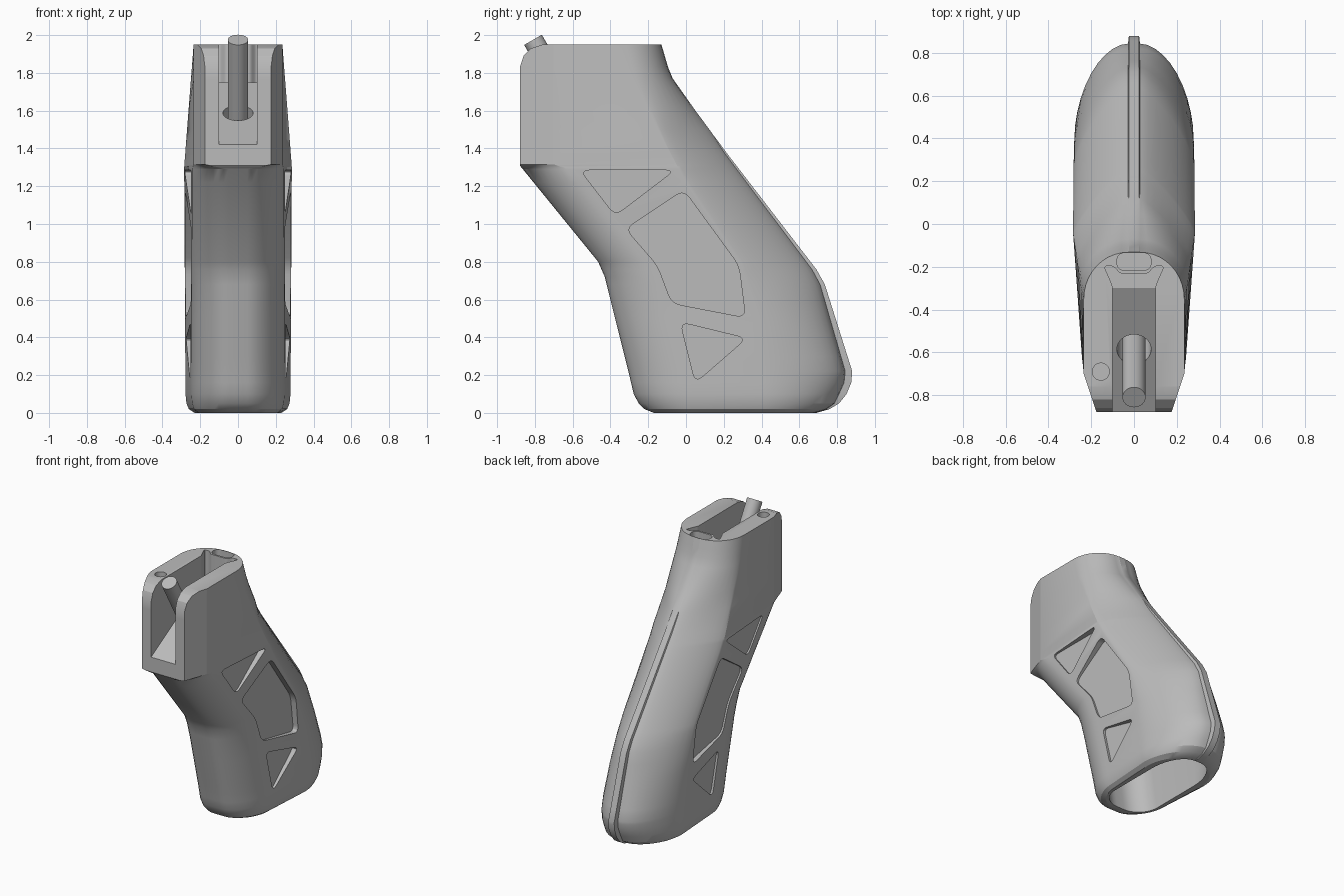
import bpy, bmesh
from math import sin, cos, pi, radians
from mathutils import Vector

default = bpy.data.objects.get("Cube")
if default:
    bpy.data.objects.remove(default, do_unlink=True)

grey = bpy.data.materials.new("plain grey")
grey.use_nodes = True
colour = (0.5, 0.5, 0.5, 1)
grey.diffuse_color = colour
grey.node_tree.nodes["Principled BSDF"].inputs["Base Color"].default_value = colour


def make_object(name, bm):
    bmesh.ops.recalc_face_normals(bm, faces=bm.faces[:])
    mesh = bpy.data.meshes.new(name)
    bm.to_mesh(mesh)
    bm.free()
    obj = bpy.data.objects.new(name, mesh)
    bpy.context.collection.objects.link(obj)
    mesh.materials.append(grey)
    return obj


def loft(name, rings):
    """Skin a stack of equal rings and cap both ends."""
    bm = bmesh.new()
    loops = [[bm.verts.new(co) for co in ring] for ring in rings]
    for low, high in zip(loops, loops[1:]):
        for i in range(len(low)):
            bm.faces.new((low[i - 1], low[i], high[i], high[i - 1]))
    bm.faces.new(loops[0])
    bm.faces.new(loops[-1])
    return make_object(name, bm)


def prism(name, outline, axis, start, end):
    """Extrude a flat outline along x or z."""
    def place(p, depth):
        return (depth, p[0], p[1]) if axis == "x" else (p[0], p[1], depth)
    return loft(name, [[place(p, d) for p in outline] for d in (start, end)])


def rounded(corners, radius, steps=5):
    """Round every corner of a polygon."""
    points = [Vector(c) for c in corners]
    result = []
    for i, corner in enumerate(points):
        before = points[i - 1]
        after = points[(i + 1) % len(points)]
        a = corner + (before - corner).normalized() * radius
        b = corner + (after - corner).normalized() * radius
        for k in range(steps + 1):
            t = k / steps
            result.append(a.lerp(corner, t).lerp(corner.lerp(b, t), t))
    return result


def ring(z, nose, shoulder, crease, back, flat, front_w, back_w, nose_p, back_p, fin):
    """Horizontal section: curved nose, straight side, curved back, raised spine."""
    half, steps, spine = [], 10, .028
    for i in range(steps + 1):
        a = i / steps * pi / 2
        s, c = abs(sin(a)) ** (2 / nose_p), abs(cos(a)) ** (2 / nose_p)
        half.append((flat + (front_w - flat) * s, shoulder + (nose - shoulder) * c, z))
    for i in range(steps + 1):
        a = i / steps * pi / 2
        s, c = abs(sin(a)) ** (2 / back_p), abs(cos(a)) ** (2 / back_p)
        half.append((spine + (back_w - spine) * c, crease + (back - fin - crease) * s, z))
    half.append((spine - .004, back, z))
    return half + [(-x, y, h) for x, y, h in reversed(half)]


def at(keys, z):
    """Linear interpolation through (height, value) keys."""
    for (z0, v0), (z1, v1) in zip(keys, keys[1:]):
        if z <= z1:
            return v0 + (v1 - v0) * max(0, z - z0) / (z1 - z0)
    return keys[-1][1]


def cut(target, cutter):
    mod = target.modifiers.new("cut", "BOOLEAN")
    mod.operation = "DIFFERENCE"
    mod.solver = "EXACT"
    mod.object = cutter
    cutter.hide_render = True
    bpy.context.view_layer.objects.active = target
    bpy.ops.object.modifier_apply(modifier=mod.name)
    bpy.data.objects.remove(cutter, do_unlink=True)


# Outline curves of the grip, each keyed by height
nose = [(0, -.17), (.02, -.22), (.05, -.25), (.1, -.277), (.22, -.305), (.6, -.4),
        (.72, -.43), (.8, -.465), (1.31, -.88), (1.83, -.88), (1.89, -.86), (1.93, -.82), (1.95, -.76)]
shoulder = [(0, .04), (.2, 0), (.6, -.1), (.8, -.19), (1.29, -.6), (1.315, -.7)]
crease = [(0, .42), (.5, .37), (.8, .28), (1.22, 0), (1.6, -.2), (1.77, -.29), (1.95, -.35)]
back = [(0, .69), (.02, .76), (.05, .81), (.1, .85), (.16, .875), (.22, .88), (.68, .735),
        (.76, .69), (1.37, .22), (1.6, .05), (1.77, -.07), (1.83, -.095), (1.95, -.13)]
flat = [(1.29, .05), (1.315, .175), (1.83, .175), (1.89, .182), (1.93, .195), (1.95, .215)]
front_w = [(0, .21), (.02, .235), (.05, .245), (.1, .25), (1.29, .245), (1.315, .235)]
back_w = [(0, .23), (.02, .26), (.05, .273), (.1, .278), (1.3, .285), (1.95, .235)]
nose_p = [(.8, 1.8), (1.29, 1.8), (1.315, 1)]
back_p = [(.3, 1.85), (.8, 1.3), (1.5, 1.2), (1.77, 1.9), (1.95, 2)]
fin = [(0, .01), (.1, .04), (.68, .025), (1.37, .012), (1.5, .002)]
curves = (nose, shoulder, crease, back, flat, front_w, back_w, nose_p, back_p, fin)
levels = sorted({key[0] for curve in curves for key in curve})
grip = loft("grip_body", [ring(z, *(at(c, z) for c in curves)) for z in levels])

# Hollow in the underside
cut(grip, loft("base_hollow", [
    ring(z, front, front + .16, crest, rear, .03, .185, .185, 2, 2, .002)
    for z, front, crest, rear in [(-.05, -.13, .4, .65), (.12, -.16, .42, .73), (.8, -.26, .2, .48)]]))

# Recessed panels on both sides
panels = [
    [(-.56, 1.285), (-.06, 1.285), (-.375, 1.045)],
    [(-.32, .975), (-.012, 1.18), (.28, .78), (.315, .505), (-.075, .58), (-.15, .78)],
    [(-.03, .48), (.32, .395), (.05, .16)],
]
for outline in panels:
    for side in (-1, 1):
        cut(grip, prism("side_panel", rounded(outline, .05), "x", side * .236, side * .4))

# Sloped channel open to the front, with a wider pocket behind it
cut(grip, prism("channel", [(-1, 1.352), (-.3, 1.75), (-.3, 2.1), (-1, 2.1)], "x", -.1, .1))
pocket_half = [(.098, -.4), (.1, -.29), (.14, -.197), (.095, -.197), (.065, -.232)]
pocket = pocket_half + [(-x, y) for x, y in reversed(pocket_half)]
cut(grip, prism("rear_pocket", rounded(pocket, .015), "z", 1.75, 2.1))

# Oval recess and small round hole in the top
oval = [(-.08, -.218), (.08, -.218), (.08, -.135), (-.08, -.135)]
cut(grip, prism("oval_recess", rounded(oval, .041), "z", 1.9, 2.1))
circle = [(-.155 + .04 * cos(a * pi / 12), -.69 + .04 * sin(a * pi / 12)) for a in range(24)]
cut(grip, prism("top_hole", circle, "z", 1.75, 2.1))


def tilted_rod(name, radius, start, end):
    """Cylinder along the leaning screw axis, measured down from its top."""
    axis = Vector((0, sin(radians(30)), -cos(radians(30))))
    centre = Vector((0, -.81, 1.975)) + axis * (start + end) / 2
    bpy.ops.mesh.primitive_cylinder_add(vertices=32, radius=radius, depth=end - start,
                                        location=centre, rotation=(radians(30), 0, 0))
    rod = bpy.context.object
    rod.name = name
    rod.data.materials.append(grey)
    return rod


# Screw hole and the screw standing in it
cut(grip, tilted_rod("screw_hole", .08, .38, .95))
screw = tilted_rod("screw", .054, 0, .96)

for obj in (grip, screw):
    bpy.ops.object.select_all(action="DESELECT")
    obj.select_set(True)
    bpy.context.view_layer.objects.active = obj
    bpy.ops.object.shade_smooth_by_angle(angle=radians(25))
